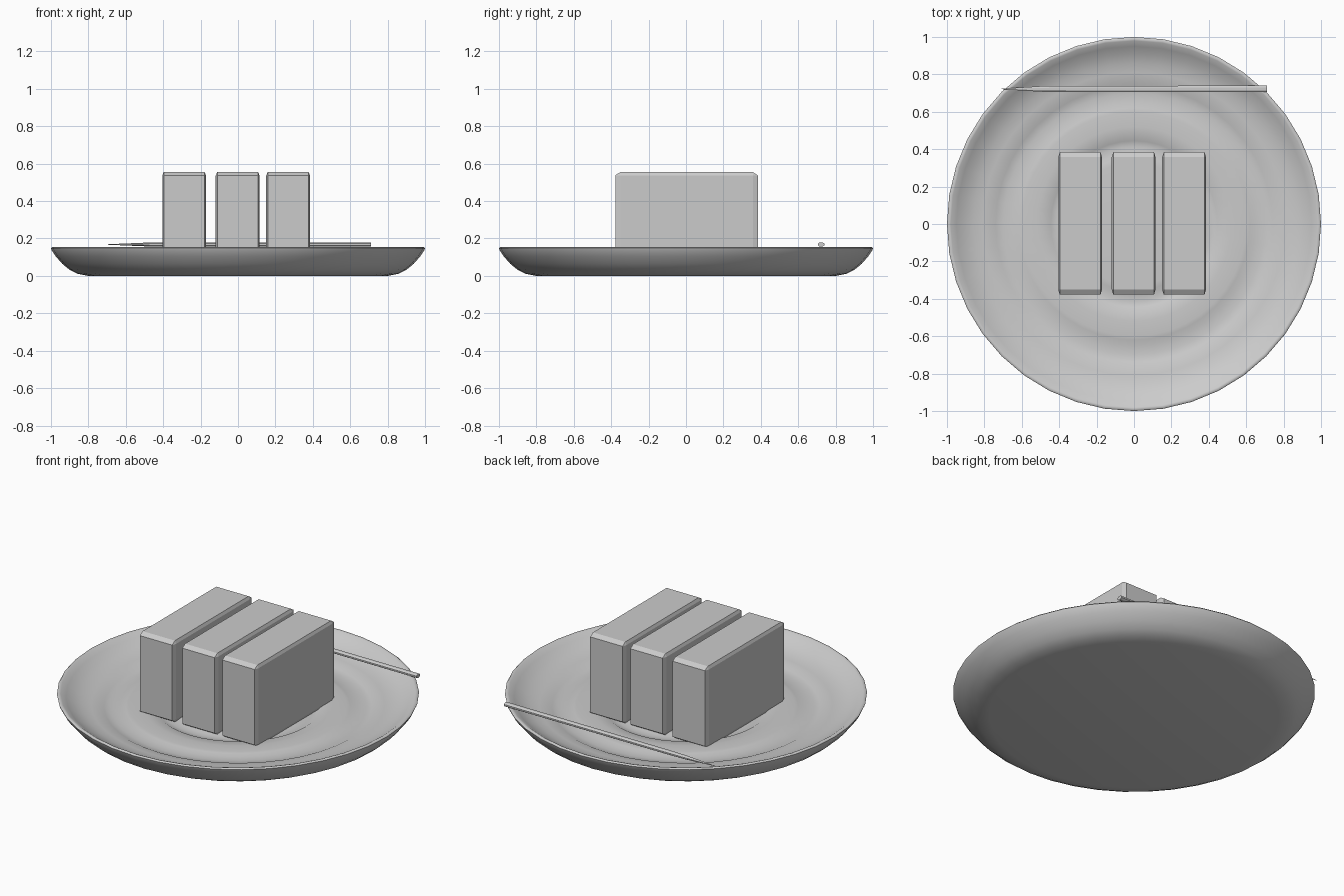
import bpy, bmesh, math

if "Cube" in bpy.data.objects:
    bpy.data.objects.remove(bpy.data.objects["Cube"])

SEGMENTS = 40


def finish(bm, name, smooth_angle=None):
    bmesh.ops.recalc_face_normals(bm, faces=bm.faces[:])
    mesh = bpy.data.meshes.new(name)
    bm.to_mesh(mesh)
    bm.free()
    obj = bpy.data.objects.new(name, mesh)
    bpy.context.collection.objects.link(obj)
    if smooth_angle:
        bpy.ops.object.select_all(action='DESELECT')
        obj.select_set(True)
        bpy.context.view_layer.objects.active = obj
        bpy.ops.object.shade_smooth_by_angle(angle=math.radians(smooth_angle))
    return obj


def skin_rings(bm, rings, cap=True):
    """Bridge successive vertex rings and cap both ends."""
    n = len(rings[0])
    for a, b in zip(rings, rings[1:]):
        for i in range(n):
            j = (i + 1) % n
            bm.faces.new((a[i], a[j], b[j], b[i]))
    if cap:
        bm.faces.new(rings[0])
        bm.faces.new(rings[-1])


# Plate: lathed profile from underside, over the rim, to the grooved well
profile = [(0.80, 0.0), (0.86, 0.012), (0.90, 0.032), (0.94, 0.065),
           (0.975, 0.105), (0.995, 0.135), (1.0, 0.148), (0.993, 0.155),
           (0.98, 0.152), (0.95, 0.132), (0.91, 0.108), (0.86, 0.090),
           (0.81, 0.081), (0.76, 0.077), (0.74, 0.067), (0.70, 0.062),
           (0.65, 0.063), (0.62, 0.070), (0.60, 0.073), (0.52, 0.071),
           (0.46, 0.069), (0.445, 0.060), (0.415, 0.057), (0.38, 0.058),
           (0.36, 0.064), (0.33, 0.066)]
bm = bmesh.new()
rings = []
for r, z in profile:
    rings.append([bm.verts.new((r * math.cos(2 * math.pi * i / SEGMENTS),
                                r * math.sin(2 * math.pi * i / SEGMENTS), z))
                  for i in range(SEGMENTS)])
skin_rings(bm, rings)
finish(bm, "plate", 60)

# Three chamfered slices standing side by side (bevel scales with the block)
for index, x in enumerate((-0.288, -0.002, 0.268)):
    bm = bmesh.new()
    bmesh.ops.create_cube(bm, size=2)
    bmesh.ops.bevel(bm, geom=bm.edges[:], offset=0.07, segments=1,
                    affect='EDGES', profile=0.5)
    bmesh.ops.scale(bm, verts=bm.verts[:], vec=(0.117, 0.381, 0.2475))
    bmesh.ops.translate(bm, verts=bm.verts[:], vec=(x, 0.003, 0.3075))
    finish(bm, f"slice_{index + 1}")

# Skewer: thin octagonal stick tapering to a point on the left
bm = bmesh.new()
stations = [(-0.71, 0.001), (-0.63, 0.007), (-0.50, 0.016),
            (-0.40, 0.018), (0.71, 0.019)]
rings = []
for x, r in stations:
    rings.append([bm.verts.new((x, 0.722 + r * math.cos(math.pi * (i + 0.5) / 4),
                                0.168 + 0.65 * r * math.sin(math.pi * (i + 0.5) / 4)))
                  for i in range(8)])
skin_rings(bm, rings)
finish(bm, "skewer", 30)
